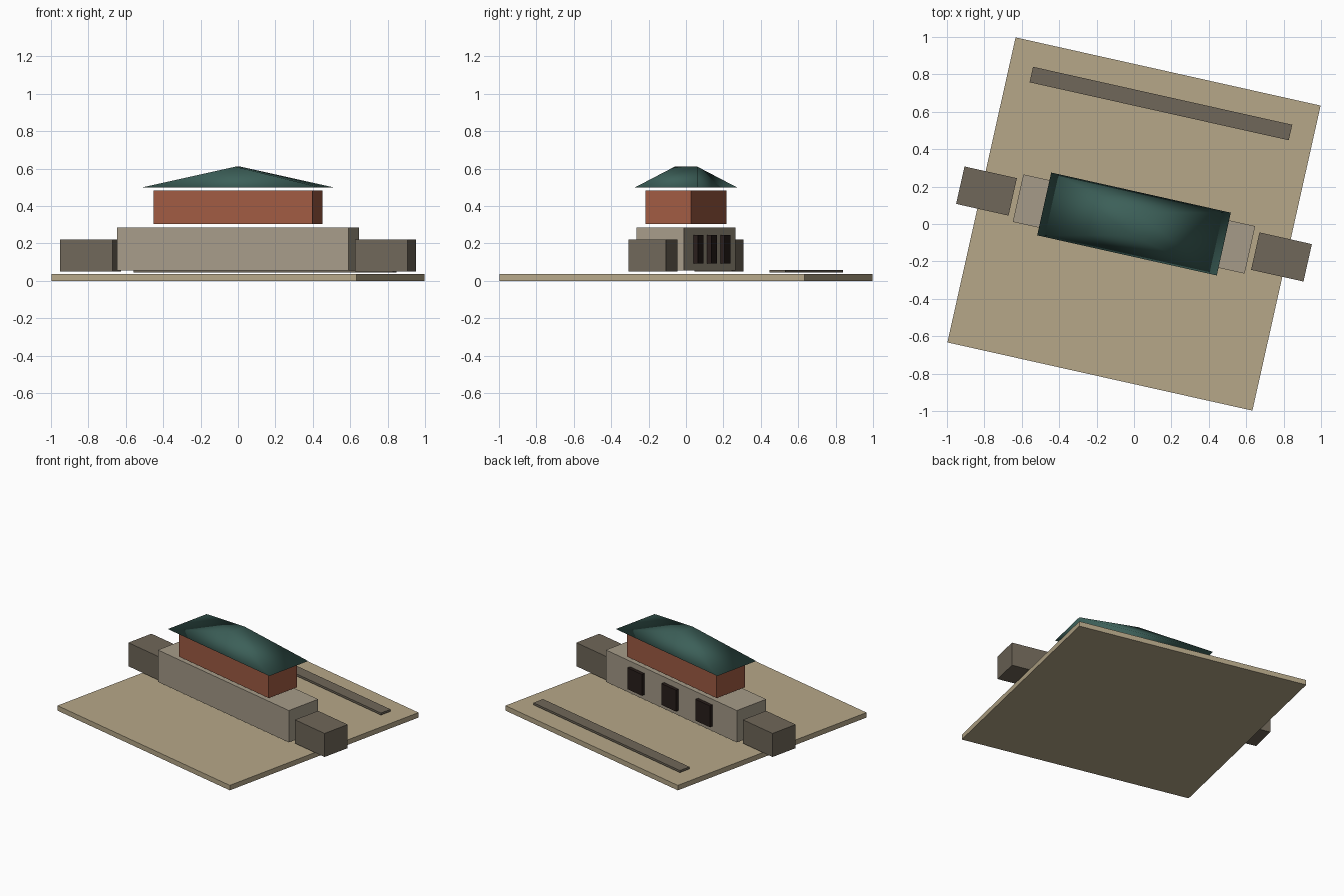
import bpy, bmesh, math
from mathutils import Matrix

if "Cube" in bpy.data.objects:
    bpy.data.objects.remove(bpy.data.objects["Cube"])

# The whole site is turned clockwise as seen from above
TURN = Matrix.Rotation(math.radians(-12.6), 4, 'Z')


def material(name, rgb):
    m = bpy.data.materials.new(name)
    m.diffuse_color = (*rgb, 1)
    m.use_nodes = True
    m.node_tree.nodes["Principled BSDF"].inputs["Base Color"].default_value = m.diffuse_color
    return m


SAND = material("sand", (0.47, 0.39, 0.25))
STONE = material("stone", (0.38, 0.33, 0.25))
DARK_STONE = material("dark_stone", (0.16, 0.135, 0.10))
BRICK = material("brick", (0.35, 0.105, 0.056))
TILE = material("roof_tile", (0.045, 0.115, 0.098))
DARK = material("dark_wood", (0.022, 0.013, 0.011))


def finish(name, bm, mat):
    bmesh.ops.recalc_face_normals(bm, faces=bm.faces)
    me = bpy.data.meshes.new(name)
    bm.to_mesh(me)
    bm.free()
    me.materials.append(mat)
    ob = bpy.data.objects.new(name, me)
    ob.matrix_world = TURN
    bpy.context.collection.objects.link(ob)
    return ob


def box(name, u, v, length, width, z0, z1, mat):
    bm = bmesh.new()
    place = Matrix.Translation((u, v, (z0 + z1) / 2)) @ Matrix.Diagonal((length, width, z1 - z0, 1))
    bmesh.ops.create_cube(bm, size=1, matrix=place)
    return finish(name, bm, mat)


# Ground slab and the strip behind the building
box("ground_slab", 0, 0, 1.671, 1.671, 0, 0.036, SAND)
box("path_strip", 0, 0.66, 1.42, 0.085, 0.043, 0.058, DARK_STONE)

# Stone lower storey and brick upper storey
box("lower_storey", 0, 0, 1.27, 0.26, 0.055, 0.285, STONE)
box("upper_storey", 0, 0, 0.87, 0.25, 0.304, 0.482, BRICK)

# Side wings
for side, label in ((-1, "left"), (1, "right")):
    box(label + "_wing", side * 0.808, 0, 0.287, 0.205, 0.05, 0.22, DARK_STONE)

# Doors along the back wall
for i in (-1, 0, 1):
    box(f"back_door_{i + 2}", i * 0.33, 0.134, 0.14, 0.04, 0.091, 0.245, DARK)

# Hipped roof with a short ridge running front to back
bm = bmesh.new()
eaves = [bm.verts.new((x * 0.492, y * 0.172, 0.498)) for x, y in ((-1, -1), (1, -1), (1, 1), (-1, 1))]
front, back = [bm.verts.new((0, y, 0.61)) for y in (-0.062, 0.062)]
a, b, c, d = eaves
for face in ((a, b, front), (b, c, back, front), (c, d, back), (d, a, front, back), (d, c, b, a)):
    bm.faces.new(face).smooth = True
finish("roof", bm, TILE)
